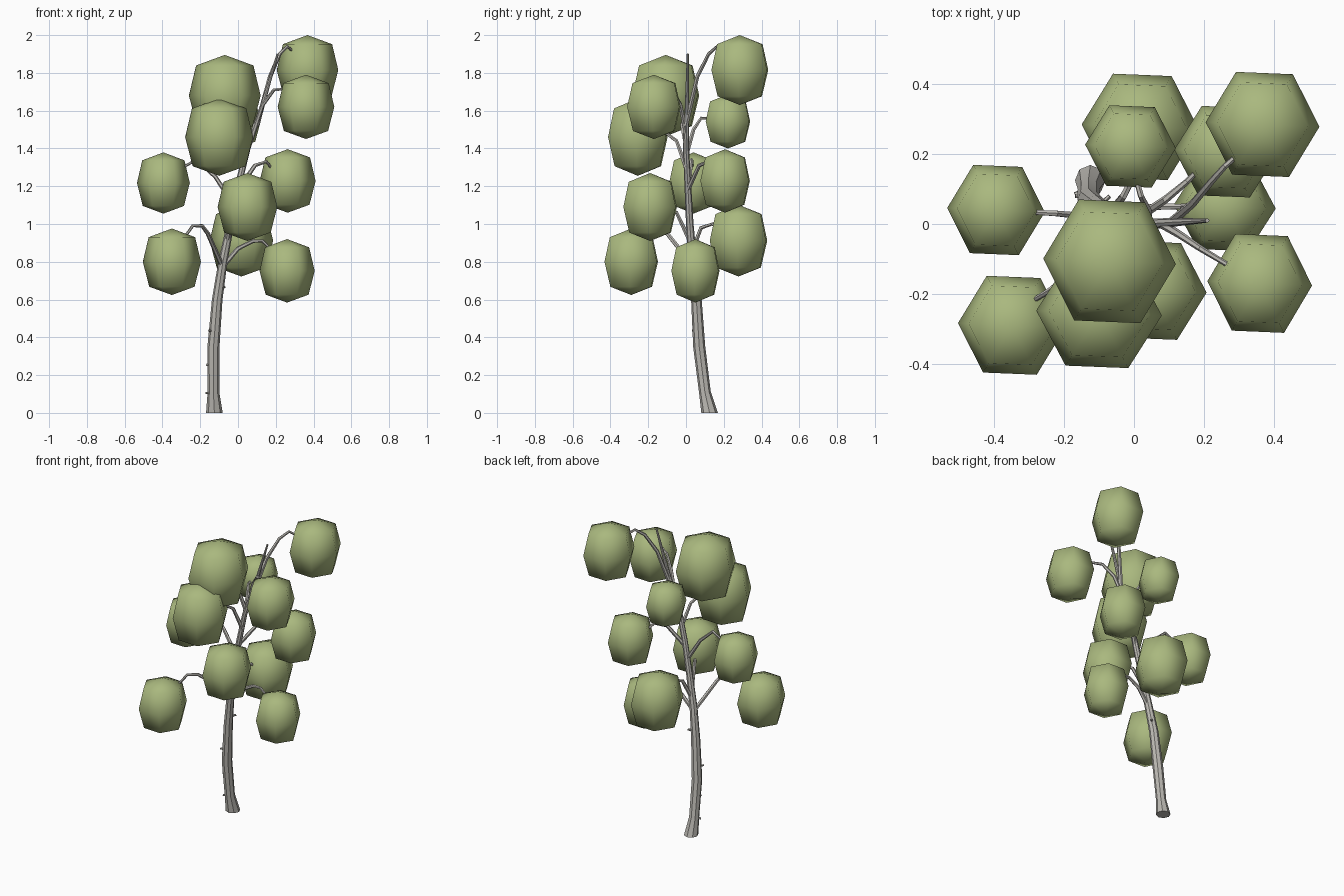
import bpy, bmesh, math
from mathutils import Vector

if "Cube" in bpy.data.objects:
    bpy.data.objects.remove(bpy.data.objects["Cube"])


def make_material(name, color):
    mat = bpy.data.materials.new(name)
    mat.use_nodes = True
    mat.diffuse_color = color
    mat.node_tree.nodes["Principled BSDF"].inputs["Base Color"].default_value = color
    return mat


bark = make_material("grey bark", (0.50, 0.485, 0.45, 1))
leaf = make_material("leaf green", (0.40, 0.48, 0.21, 1))


def finish(name, bm, mat, angle):
    bmesh.ops.recalc_face_normals(bm, faces=bm.faces)
    mesh = bpy.data.meshes.new(name)
    bm.to_mesh(mesh)
    bm.free()
    mesh.materials.append(mat)
    obj = bpy.data.objects.new(name, mesh)
    bpy.context.collection.objects.link(obj)
    bpy.ops.object.select_all(action="DESELECT")
    obj.select_set(True)
    bpy.context.view_layer.objects.active = obj
    bpy.ops.object.shade_smooth_by_angle(angle=math.radians(angle))


def bridge(bm, low, high):
    n = len(low)
    for i in range(n):
        j = (i + 1) % n
        bm.faces.new((low[i], low[j], high[j], high[i]))


def tube(name, points, radii, sides, flat_base=False):
    """Tapered tube that follows a path, capped at both ends."""
    bm = bmesh.new()
    pts = [Vector(p) for p in points]
    rings = []
    for k, p in enumerate(pts):
        along = pts[min(k + 1, len(pts) - 1)] - pts[max(k - 1, 0)]
        if k == 0 and flat_base:
            along = Vector((0, 0, 1))
        turn = Vector((0, 0, 1)).rotation_difference(along)
        ring = []
        for i in range(sides):
            a = math.tau * i / sides
            offset = Vector((math.cos(a), math.sin(a), 0)) * radii[k]
            ring.append(bm.verts.new(p + turn @ offset))
        rings.append(ring)
    for low, high in zip(rings, rings[1:]):
        bridge(bm, low, high)
    bm.faces.new(rings[0])
    bm.faces.new(rings[-1])
    finish(name, bm, bark, 30)


def leaf_clump(name, center, rx, ry, rz):
    """Six-sided rounded clump with a pole at the top and bottom."""
    bm = bmesh.new()
    c = Vector(center)
    rings = []
    for r, z in ((0.78, -0.75), (1, 0), (0.8, 0.74)):
        rings.append([bm.verts.new(c + Vector((
            rx * r * math.cos(math.tau * i / 6 - 0.04),
            ry * r * math.sin(math.tau * i / 6 - 0.04), rz * z))) for i in range(6)])
    bridge(bm, rings[0], rings[1])
    bridge(bm, rings[1], rings[2])
    for ring, end in ((rings[0], -rz), (rings[2], rz)):
        pole = bm.verts.new(c + Vector((0, 0, end)))
        for i in range(6):
            bm.faces.new((ring[i], ring[(i + 1) % 6], pole))
    finish(name, bm, leaf, 80)


# Trunk: flared foot, gentle bends, thin tip
tube("trunk",
     [(-.125, .125, 0), (-.13, .1, .11), (-.13, .07, .35), (-.11, .055, .6),
      (-.08, .035, .8), (-.04, .02, 1), (0, .01, 1.2), (.05, 0, 1.4),
      (.12, .005, 1.6), (.21, .01, 1.9)],
     [.044, .031, .032, .028, .024, .02, .018, .016, .012, .006], 8, True)

# Branches: rise from the trunk and droop at the tip
branches = {
    "top_back": [(.1, 0, 1.52), (.17, .06, 1.78), (.22, .12, 1.9), (.26, .165, 1.94), (.31, .21, 1.9)],
    "top_front": [(.08, 0, 1.48), (.13, -.03, 1.63), (.19, -.07, 1.71), (.29, -.13, 1.72)],
    "crown": [(.06, 0, 1.42), (.02, -.03, 1.57), (-.02, -.06, 1.68)],
    "upper_front": [(.03, 0, 1.3), (0, -.05, 1.44), (-.05, -.13, 1.5)],
    "upper_back": [(.04, 0, 1.36), (.04, .04, 1.5), (.02, .08, 1.56), (0, .15, 1.56)],
    "middle_right": [(-.02, .01, 1.1), (-.12, .02, 1.25), (-.22, .03, 1.34), (-.31, .035, 1.29)],
    "middle_left": [(0, .01, 1.18), (.09, .07, 1.31), (.15, .12, 1.33), (.19, .16, 1.28)],
    "low_front": [(-.06, .025, .9), (-.03, -.05, 1.06), (.02, -.12, 1.1)],
    "low_back": [(-.07, .03, .85), (-.03, .08, .98), (0, .14, 1), (.01, .2, .95)],
    "low_left": [(-.085, .035, .77), (0, .045, .87), (.08, .05, .91), (.13, .05, .91), (.17, .055, .87)],
    "low_right": [(-.085, .035, .78), (-.16, -.1, .95), (-.19, -.15, .99), (-.24, -.19, .99), (-.29, -.22, .92)],
}
for label, path in branches.items():
    steps = len(path) - 1
    tube(label + "_branch", path, [.013 - .006 * k / steps for k in range(steps + 1)], 6)

# Leaf clumps: centre and half sizes
clumps = {
    "top_back": ((.368, .285, 1.815), .163, .17, .185),
    "top_front": ((.36, -.17, 1.62), .15, .16, .17),
    "crown": ((-.07, -.107, 1.68), .19, .2, .215),
    "upper_front": ((-.1, -.255, 1.46), .18, .178, .205),
    "upper_back": ((-.01, .222, 1.543), .13, .133, .143),
    "middle_right": ((-.395, .04, 1.217), .14, .146, .162),
    "middle_left": ((.263, .207, 1.228), .148, .148, .168),
    "low_front": ((.05, -.19, 1.09), .158, .16, .18),
    "low_back": ((.018, .278, .912), .168, .172, .19),
    "low_left": ((.26, .05, .752), .146, .144, .168),
    "low_right": ((-.35, -.29, .8), .154, .16, .176),
}
for label, (center, rx, ry, rz) in clumps.items():
    leaf_clump(label + "_leaf_clump", center, rx, ry, rz)

# Short twig stubs on the lower trunk
stubs = [((-.13, .1, .105), (-.04, -.015, 0)), ((-.13, .08, .25), (-.038, 0, .006)),
         ((-.125, .065, .43), (-.03, -.03, .006)), ((-.1, .05, .66), (.03, .03, .006)),
         ((-.08, .04, .76), (-.03, 0, .006))]
for n, (root, reach) in enumerate(stubs):
    root = Vector(root)
    tube("twig_stub_%d" % n, [root, root + Vector(reach)], [.008, .006], 6)
